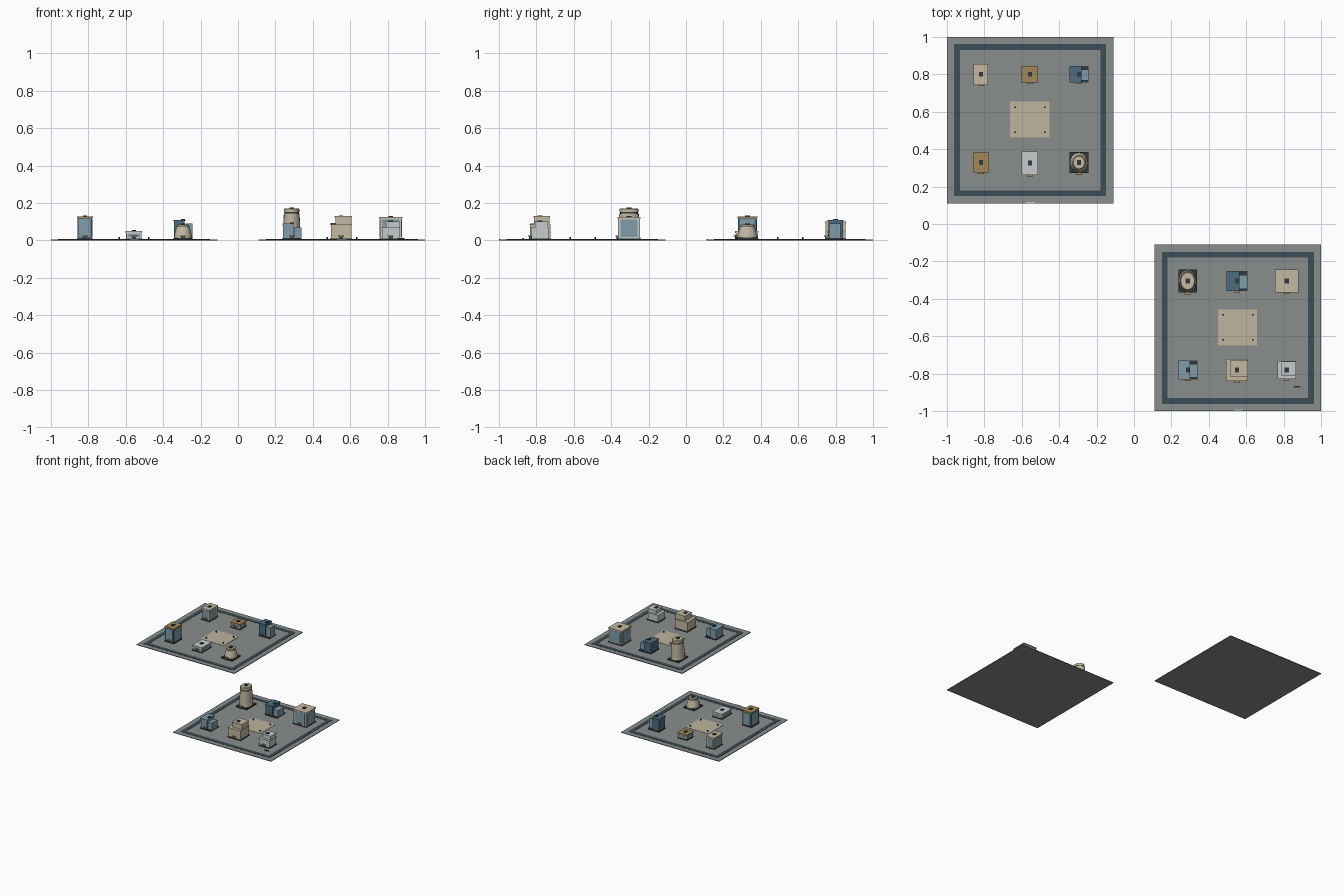
import bpy, bmesh, math

if "Cube" in bpy.data.objects:
    bpy.data.objects.remove(bpy.data.objects["Cube"])

COL = {'paving': (.25, .27, .26), 'road': (.045, .075, .095), 'plaza': (.52, .46, .34),
       'cream': (.55, .49, .36), 'ochre': (.37, .25, .10), 'pale': (.57, .60, .60),
       'navy': (.07, .15, .21), 'sky': (.22, .34, .40), 'dark': (.03, .04, .05)}
MATS = {}
for key, c in COL.items():
    MATS[key] = bpy.data.materials.new(key)
    MATS[key].diffuse_color = (*c, 1)

G = 0.005  # top of the ground slab


def finish(name, bm, col):
    me = bpy.data.meshes.new(name)
    bmesh.ops.recalc_face_normals(bm, faces=bm.faces)
    bm.to_mesh(me)
    bm.free()
    me.materials.append(MATS[col])
    ob = bpy.data.objects.new(name, me)
    bpy.context.collection.objects.link(ob)
    return ob


def box(name, x, y, z0, z1, w, d, col):
    bm = bmesh.new()
    bmesh.ops.create_cube(bm, size=1)
    for v in bm.verts:
        v.co = (x + v.co.x * w, y + v.co.y * d, (z0 + z1) / 2 + v.co.z * (z1 - z0))
    return finish(name, bm, col)


def lathe(name, x, y, profile, depth_ratio, col, n=20):
    # oval stack of (radius, z) rings, capped at both ends
    bm = bmesh.new()
    rings = [[bm.verts.new((x + r * math.cos(2 * math.pi * i / n),
                            y + r * depth_ratio * math.sin(2 * math.pi * i / n), z))
              for i in range(n)] for r, z in profile]
    for a, b in zip(rings, rings[1:]):
        for i in range(n):
            j = (i + 1) % n
            bm.faces.new((a[i], a[j], b[j], b[i]))
    bm.faces.new(rings[0])
    bm.faces.new(rings[-1])
    return finish(name, bm, col)


def roof_hatch(x, y, z):
    box('roof_hatch', x, y, z, z + .005, .022, .026, 'dark')


def entrance(x, y, d):
    box('door', x, y - d / 2 - .002, G, .022, .022, .006, 'dark')
    box('door_canopy', x, y - d / 2 - .004, .022, .027, .032, .014, 'ochre')


def block_building(x, y, w, d, h, body, roof):
    # plain block with window panels on all four sides
    box('plinth', x, y, G, .011, w, d, 'dark')
    bw, bd, top = w - .008, d - .008, h - .014
    box('block_body', x, y, .011, top, bw, bd, body)
    for s in (-1, 1):
        z0, z1 = .018, top - .006
        box('window_panel', x, y + s * bd / 2, z0, z1, bw * .78, .003, 'sky')
        box('window_panel', x + s * bw / 2, y, z0, z1, .003, bd * .78, 'sky')
    box('roof_slab', x, y, top, h - .005, w, d, roof)
    roof_hatch(x, y, h - .005)
    entrance(x, y, bd)


def stepped_building(x, y, w, d, h1, h, col):
    # lower block with a smaller set-back block on top
    box('plinth', x, y, G, .011, w, d, 'dark')
    box('lower_block', x, y, .011, h1 - .005, w - .008, d - .008, col)
    box('lower_cornice', x, y, h1 - .005, h1, w, d, col)
    ux, uy, uw, ud = x + w * .1, y + d * .07, w * .78, d * .76
    box('upper_block', ux, uy, h1, h - .012, uw - .006, ud - .006, col)
    box('upper_cornice', ux, uy, h - .012, h - .005, uw, ud, col)
    roof_hatch(x, y, h - .005)
    entrance(x, y, d - .008)


def winged_building(x, y, w, d, h1, h, tower, wing):
    # tall slab with a lower wing on the right
    box('plinth', x, y, G, .012, w, d, 'dark')
    tw = w * .62
    tx = x - w / 2 + tw / 2
    box('tower', tx, y, .012, h - .012, tw - .006, d - .008, tower)
    box('tower_cap', tx, y, h - .012, h - .005, tw, d, tower)
    ww = w - tw
    box('wing', x + w / 2 - ww / 2, y - d * .05, .012, h1, ww, d * .7, wing)
    roof_hatch(x, y, h - .005)
    entrance(x, y, d - .008)


def round_building(x, y, w, d, h, top_scale):
    box('plinth', x, y, G, .014, w, d, 'dark')
    r = w / 2 - .002
    t = r * top_scale
    lathe('round_tower', x, y, [(r, .014), (r * .96, .03), (t, h * .82)], d / w, 'cream')
    lathe('round_tower_band', x, y, [(t * .9, h * .82), (t * .9, h * .86)], d / w, 'dark')
    lathe('round_tower_cap', x, y, [(t * .96, h * .86), (t * .96, h - .008), (t * .86, h - .004)], d / w, 'cream')
    roof_hatch(x, y, h - .004)
    entrance(x, y, d)


def district(cx, cy):
    box('ground_slab', cx, cy, 0, G, .89, .89, 'paving')
    # ring road
    for s in (-1, 1):
        box('ring_road', cx, cy + s * .391, G, G + .002, .812, .03, 'road')
        box('ring_road', cx + s * .391, cy, G, G + .002, .03, .752, 'road')
    # plaza with corner posts
    box('plaza', cx - .002, cy + .003, G, G + .002, .21, .192, 'plaza')
    for sx in (-1, 1):
        for sy in (-1, 1):
            box('plaza_post', cx + sx * .079, cy + .003 + sy * .067, G, .017, .008, .008, 'dark')
    box('edge_marker', cx, cy - .441, G, G + .002, .045, .008, 'pale')


# back left district
district(-.555, .555)
block_building(-.818, .80, .077, .112, .105, 'cream', 'cream')
block_building(-.556, .80, .088, .086, .055, 'cream', 'ochre')
winged_building(-.294, .80, .102, .086, .09, .115, 'navy', 'sky')
block_building(-.818, .328, .086, .107, .133, 'navy', 'ochre')
block_building(-.556, .325, .088, .126, .054, 'pale', 'pale')
round_building(-.294, .328, .1, .112, .09, .72)

# front right district
district(.555, -.555)
round_building(.287, -.305, .1, .124, .175, .88)
winged_building(.551, -.305, .112, .107, .065, .097, 'navy', 'sky')
block_building(.816, -.305, .125, .124, .131, 'pale', 'cream')
winged_building(.288, -.78, .1, .102, .07, .095, 'sky', 'sky')
stepped_building(.551, -.78, .118, .118, .086, .134, 'cream')
stepped_building(.816, -.78, .1, .098, .068, .105, 'pale')
box('bench', .872, -.87, G, .012, .038, .006, 'dark')

for m in bpy.data.materials:
    if m.users and not m.is_grease_pencil:
        m.use_nodes = True
        m.node_tree.nodes["Principled BSDF"].inputs["Base Color"].default_value = m.diffuse_color
